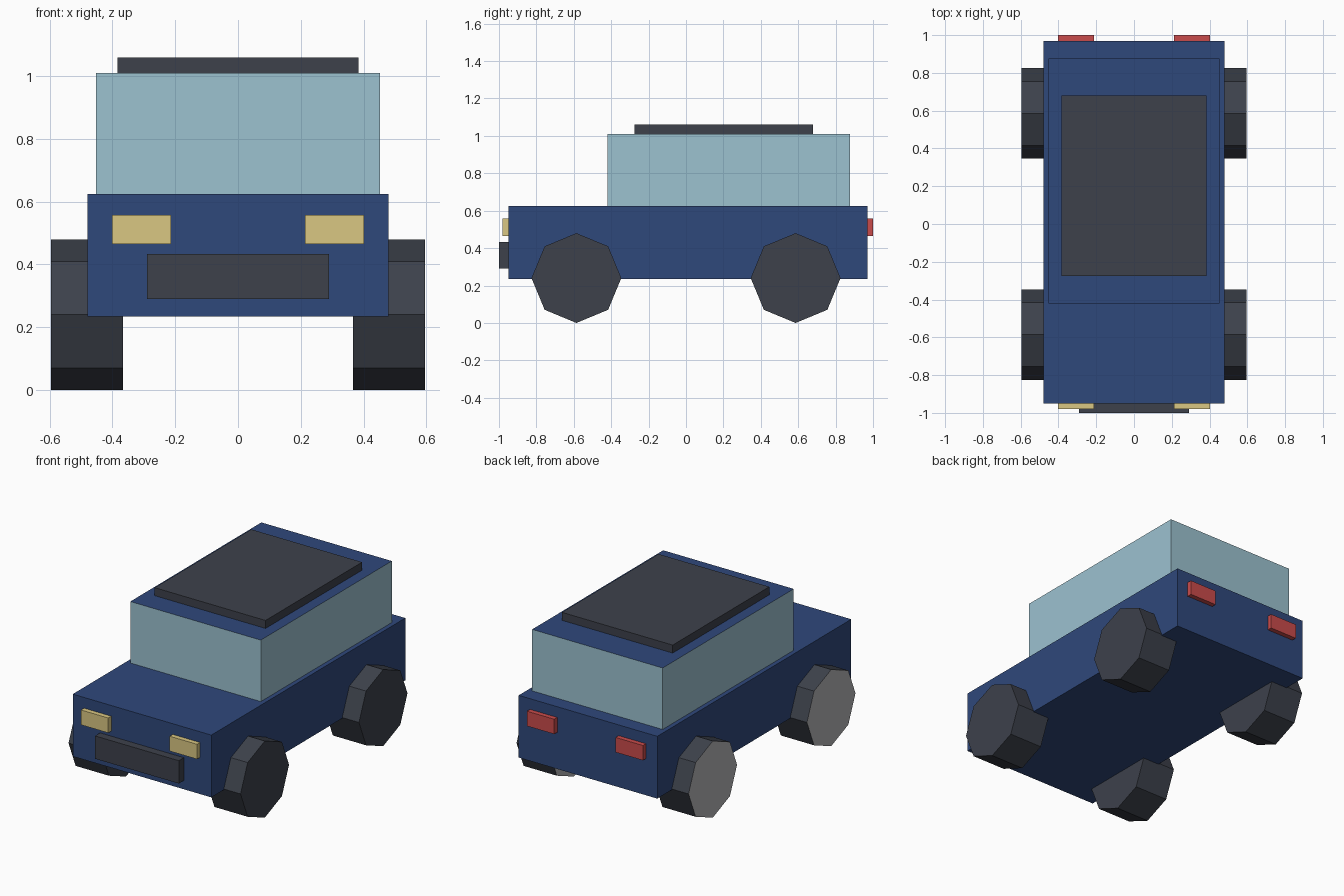
import bpy, bmesh, math
from mathutils import Matrix, Vector

if "Cube" in bpy.data.objects:
    bpy.data.objects.remove(bpy.data.objects["Cube"])


def material(name, hex_code, alpha=1.0):
    srgb = [int(hex_code[i:i + 2], 16) / 255 for i in (0, 2, 4)]
    linear = [c / 12.92 if c <= 0.04045 else ((c + 0.055) / 1.055) ** 2.4 for c in srgb]
    mat = bpy.data.materials.new(name)
    mat.diffuse_color = (*linear, alpha)
    mat.use_nodes = True
    mat.node_tree.nodes["Principled BSDF"].inputs["Base Color"].default_value = mat.diffuse_color
    return mat


BLUE = material("blue_paint", "2F487B")
GLASS = material("window_glass", "9CC2D0", 0.8)
DARK = material("dark_rubber", "3D414B")
GREY = material("wheel_grey", "B4B4B6")
YELLOW = material("lamp_yellow", "DAC782")
RED = material("lamp_red", "C94B4B")


def finish(name, bm, mats, location):
    mesh = bpy.data.meshes.new(name)
    bm.to_mesh(mesh)
    bm.free()
    for mat in mats:
        mesh.materials.append(mat)
    obj = bpy.data.objects.new(name, mesh)
    obj.location = location
    bpy.context.collection.objects.link(obj)
    return obj


def box(name, x, y, z, mat, top_mat=None):
    lo, hi = map(Vector, zip(x, y, z))
    bm = bmesh.new()
    bmesh.ops.create_cube(bm, size=1, matrix=Matrix.Diagonal((*(hi - lo), 1)))
    if top_mat:
        for face in bm.faces:
            face.material_index = int(face.normal.z > 0.5)
    return finish(name, bm, [mat, top_mat] if top_mat else [mat], (lo + hi) / 2)


def wheel(name, x, y, radius=0.24, width=0.23):
    bm = bmesh.new()
    bmesh.ops.create_cone(bm, cap_ends=True, segments=8, radius1=radius, radius2=radius,
                          depth=width, matrix=Matrix.Rotation(math.pi / 2, 4, 'Y'))
    bm.normal_update()
    # Left-facing caps are plain grey, the rest is dark
    for face in bm.faces:
        face.material_index = int(face.normal.x < -0.9)
    return finish(name, bm, [DARK, GREY], (x, y, radius))


# Body, glazed cabin with painted roof, roof panel
box("body", (-0.48, 0.48), (-0.95, 0.97), (0.235, 0.625), BLUE)
box("cabin", (-0.452, 0.452), (-0.42, 0.877), (0.625, 1.01), GLASS, BLUE)
box("roof_panel", (-0.384, 0.384), (-0.276, 0.68), (1.01, 1.06), DARK)

# Front grille
box("grille", (-0.29, 0.29), (-1.0, -0.95), (0.29, 0.433), DARK)

# Lamps and wheels on both sides
for side, s in (("left", -1), ("right", 1)):
    span = sorted((s * 0.213, s * 0.402))
    box(f"{side}_headlight", span, (-0.98, -0.95), (0.465, 0.558), YELLOW)
    box(f"{side}_tail_light", span, (0.97, 1.0), (0.465, 0.558), RED)
    wheel(f"{side}_front_wheel", s * 0.481, -0.586)
    wheel(f"{side}_rear_wheel", s * 0.481, 0.586)
